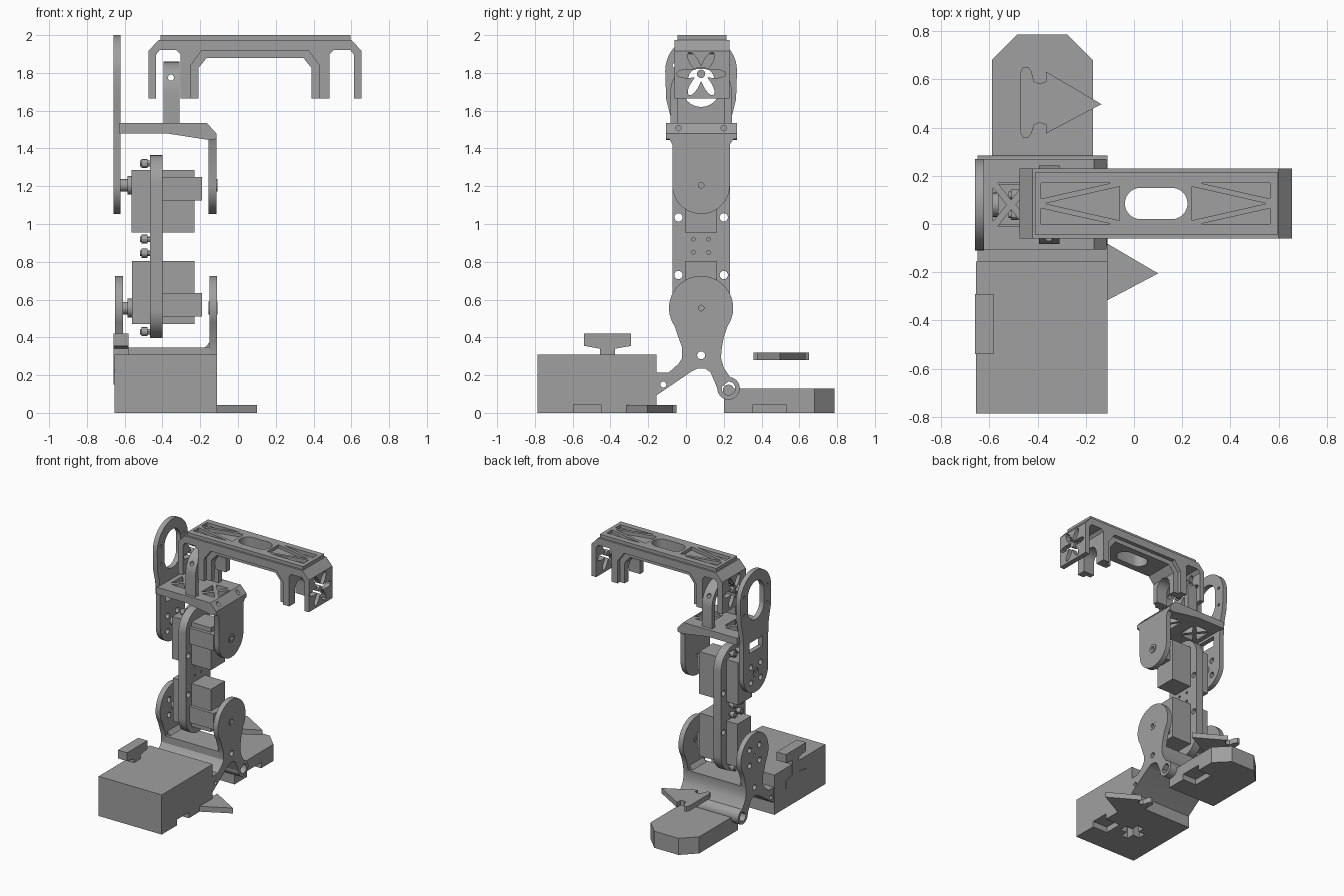
import bpy, bmesh, math
from mathutils import Vector

if "Cube" in bpy.data.objects:
    bpy.data.objects.remove(bpy.data.objects["Cube"])

grey = bpy.data.materials.new("mid_grey")
grey.diffuse_color = (0.35, 0.35, 0.35, 1)
grey.use_nodes = True
grey.node_tree.nodes["Principled BSDF"].inputs["Base Color"].default_value = grey.diffuse_color
YC = 0.08  # centre line of the leg


def arc(cx, cy, r, a0=0, a1=360, n=24):
    """Points on an arc; a full turn leaves out the repeated end point."""
    full = abs(a1 - a0) == 360
    steps = n if full else n - 1
    return [(cx + r * math.cos(math.radians(a0 + (a1 - a0) * i / steps)),
             cy + r * math.sin(math.radians(a0 + (a1 - a0) * i / steps))) for i in range(n)]


def rect(a, b, c, d):
    return [(a, c), (b, c), (b, d), (a, d)]


def stadium(cx, z0, z1, r):
    return arc(cx, z1 - r, r, 0, 180) + arc(cx, z0 + r, r, 180, 360)


def plate(name, axis, lo, hi, outline, *holes):
    """Extrude an outline with holes along an axis."""
    cu = bpy.data.curves.new(name, 'CURVE')
    cu.dimensions, cu.fill_mode, cu.extrude = '2D', 'BOTH', (hi - lo) / 2
    for loop in (outline,) + holes:
        s = cu.splines.new('POLY')
        s.points.add(len(loop) - 1)
        for p, (u, v) in zip(s.points, loop):
            p.co = (u, v, 0, 1)
        s.use_cyclic_u = True
    tmp = bpy.data.objects.new(name, cu)
    bpy.context.collection.objects.link(tmp)
    bpy.context.view_layer.update()
    dg = bpy.context.evaluated_depsgraph_get()
    me = bpy.data.meshes.new_from_object(tmp.evaluated_get(dg))
    bpy.data.objects.remove(tmp)
    bm = bmesh.new()
    bm.from_mesh(me)
    for v in bm.verts:
        a, b, w = v.co.x, v.co.y, v.co.z + (lo + hi) / 2
        v.co = {'x': Vector((w, a, b)), 'y': Vector((a, w, b)), 'z': Vector((a, b, w))}[axis]
    bmesh.ops.remove_doubles(bm, verts=bm.verts, dist=1e-5)
    bmesh.ops.recalc_face_normals(bm, faces=bm.faces)
    bm.to_mesh(me)
    bm.free()
    me.materials.clear()
    me.materials.append(grey)
    ob = bpy.data.objects.new(name, me)
    bpy.context.collection.objects.link(ob)
    return ob


def box(name, x0, x1, y0, y1, z0, z1):
    return plate(name, 'z', z0, z1, rect(x0, x1, y0, y1))


def cut(ob, *cutters):
    for c in cutters:
        m = ob.modifiers.new("cut", 'BOOLEAN')
        m.operation, m.object, m.solver = 'DIFFERENCE', c, 'EXACT'
    bpy.context.view_layer.update()
    dg = bpy.context.evaluated_depsgraph_get()
    me = bpy.data.meshes.new_from_object(ob.evaluated_get(dg))
    ob.modifiers.clear()
    ob.data = me
    for c in cutters:
        bpy.data.objects.remove(c)


# Heel block with a cross pocket and a side socket
heel = box("heel_block", -0.655, -0.11, -0.785, -0.155, 0, 0.31)
a, b, cx, cy = 0.03, 0.09, -0.38, -0.47
cross = [(a, b), (-a, b), (-a, a), (-b, a), (-b, -a), (-a, -a),
         (-a, -b), (a, -b), (a, -a), (b, -a), (b, a), (a, a)]
cut(heel, plate("cross_cutter", 'z', -0.1, 0.1, [(cx + u, cy + v) for u, v in cross]),
    box("socket_cutter", -0.24, 0, -0.595, -0.45, -0.1, 0.045))

# Double-ended side key, half sunk in the heel
half = [(-0.125, 0.135), (-0.125, 0.07), (-0.04, 0.055), (-0.04, 0)]
right = half + [(u, -v) for u, v in half[::-1]]
key = right + [(-u, v) for u, v in right[::-1]]
plate("side_key", 'x', -0.66, -0.58, [(-0.415 + u, 0.285 + v) for u, v in key])

# Toe plate with a side socket
toe = plate("toe_plate", 'z', 0, 0.13, [(-0.59, 0.2), (-0.17, 0.2), (-0.17, 0.68), (-0.275, 0.785),
                                        (-0.485, 0.785), (-0.59, 0.68)])
cut(toe, box("toe_cutter", -0.29, 0, 0.355, 0.53, -0.1, 0.045))

# Arrow shaped connectors
side = [(-0.365, 0.135), (-0.365, 0.095), (-0.39, 0.085), (-0.415, 0.095), (-0.425, 0.135),
        (-0.44, 0.155), (-0.46, 0.155), (-0.47, 0.135)]
arrow = [(-0.135, 0)] + side + [(u, -v * 0.9) for u, v in side[::-1]]
plate("upper_arrow", 'z', 0.28, 0.32, [(u, v + 0.497) for u, v in arrow])
plate("lower_arrow", 'z', 0, 0.042, [(u + 0.235, v - 0.205) for u, v in arrow])

# Ankle bracket: two forked side plates joined by a floor
fork_back = [(0.19, 0.345), (0.185, 0.29), (0.20, 0.24), (0.24, 0.18)]
fork_low = [(0.17, 0.12), (0.13, 0.215), (0.10, 0.235), (0.06, 0.235), (0.03, 0.22), (-0.16, 0.09),
            (-0.16, 0.215), (-0.09, 0.215), (-0.04, 0.26), (-0.02, 0.29), (-0.02, 0.345)]
fork = (arc(YC, 0.555, 0.17, 215, -35, 32) + [(0.2, 0.4)] + fork_back + fork_low + [(-0.04, 0.4)])
pin_holes = [arc(YC, 0.305, 0.021, n=16), arc(-0.12, 0.15, 0.016, n=16)]
horn = lambda z: [arc(YC + 0.085 * math.cos(t), z + 0.085 * math.sin(t), 0.022, n=12)
                  for t in (math.pi * k / 2 + math.pi / 4 for k in range(4))]
hub = lambda z: arc(YC, z, 0.033, n=20)
plate("ankle_plate_left", 'x', -0.65, -0.61, fork, hub(0.555), *horn(0.555), *pin_holes)
plate("ankle_plate_right", 'x', -0.15, -0.11, fork, arc(YC, 0.555, 0.016, n=16), *pin_holes)
plate("ankle_floor", 'x', -0.61, -0.15, fork_back + fork_low, *pin_holes)
for x0, x1 in ((-0.61, -0.58), (-0.18, -0.15)):
    plate("ankle_fillet", 'y', 0.0, 0.17, [(x0, 0.34), (x1, 0.34), (x1 if x1 > -0.3 else x0, 0.375)])
plate("toe_hinge", 'x', -0.65, -0.11, arc(0.225, 0.13, 0.06), arc(0.225, 0.13, 0.036, n=20))
plate("hinge_pin", 'x', -0.59, -0.17, arc(0.225, 0.12, 0.03, n=16))

# Shin frame holding both motors
shin_holes = [arc(y, z, 0.022, n=16) for y in (-0.04, 0.2) for z in (0.73, 1.035)]
shin_holes += [arc(y, z, 0.01, n=10) for y in (0.04, 0.12) for z in (0.85, 0.92)]
plate("shin_frame", 'x', -0.465, -0.40, stadium(YC, 0.395, 1.365, 0.152), *shin_holes)

# Motors, output shafts and bolts
for x0, z0, z1, m0, m1, zs in ((-0.56, 0.47, 0.805, 0.51, 0.635, 0.555),
                               (-0.565, 0.955, 1.285, 1.125, 1.25, 1.205)):
    box("motor_body", x0, -0.23, -0.005, 0.165, z0, z1)
    box("motor_gear_case", -0.40, -0.19, -0.03, 0.135, m0, m1)
    plate("motor_collar", 'x', -0.585, -0.56, arc(YC, zs, 0.05))
    plate("motor_shaft", 'x', -0.65, -0.58, arc(YC, zs, 0.033, n=20), arc(YC, zs, 0.012, n=12))
    plate("idler_ring", 'x', -0.155, -0.108, arc(YC, zs, 0.034), arc(YC, zs, 0.015, n=16))
for z in (0.43, 0.845, 0.92, 1.32):
    for y in (0.04, 0.12):
        plate("bolt_shank", 'x', -0.52, -0.46, arc(y, z, 0.015, n=12))
        plate("bolt_head", 'x', -0.51, -0.48, arc(y, z, 0.024, n=12))

# Knee bracket: tall slotted link, short cheek and trussed deck
link = (arc(YC, 1.81, 0.19, 0, 180) + [(-0.105, 1.66), (-0.08, 1.56), (-0.072, 1.45)]
        + arc(YC, 1.205, 0.152, 180, 360) + [(0.232, 1.45), (0.24, 1.56), (0.265, 1.66)])
rim = [arc(YC + s * 0.14, z, 0.012, n=10) for s in (-1, 1) for z in (1.7, 1.84)]
plate("thigh_link", 'x', -0.66, -0.622, link, stadium(YC, 1.62, 1.92, 0.1), *rim,
      rect(0.0, 0.16, 1.38, 1.46), hub(1.205), *horn(1.205))
plate("knee_cheek", 'x', -0.155, -0.115, [(-0.105, 1.48), (-0.072, 1.42)]
      + arc(YC, 1.205, 0.152, 180, 360) + [(0.232, 1.42), (0.27, 1.48)], arc(YC, 1.205, 0.016, n=16))
deck = plate("knee_deck", 'y', -0.105, 0.27, [(-0.63, 1.48), (-0.38, 1.48), (-0.155, 1.445), (-0.115, 1.45),
                                             (-0.115, 1.48), (-0.165, 1.535), (-0.63, 1.535)])
cutters = []
for c in (-0.51, -0.25):
    for dx, dy in ((0, 1), (1, 0), (0, -1), (-1, 0)):
        h, k, g = (0.075, 0.09, 0.02)
        e = [(dx * h - dy * (h - g), dy * k + dx * (k - g)), (dx * h + dy * (h - g), dy * k - dx * (k - g)),
             (dx * g, dy * g)]
        cutters.append(plate("truss_cutter", 'z', 1.3, 1.6, [(c + u, YC + v) for u, v in e]))
cutters += [plate("rod_cutter", 'x', -0.7, 0, arc(y, 1.508, 0.015, n=12)) for y in (-0.04, 0.2)]
cut(deck, *cutters)

# Arched thigh lug standing on the deck
lug = plate("thigh_lug", 'x', -0.395, -0.31, [(0.243, 1.53)] + arc(YC, 1.697, 0.163, 0, 180)
            + [(-0.083, 1.53), (-0.045, 1.53)] + arc(YC, 1.697, 0.125, 180, 0) + [(0.205, 1.53)])
cut(lug, plate("lug_cutter", 'y', -0.5, 0.5, arc(-0.355, 1.775, 0.016, n=14)))

# Hip bracket: mirrored half profile about its own centre
HX = 0.09


def mirrored(half_profile):
    return [(HX - u, v) for u, v in half_profile] + [(HX + u, v) for u, v in half_profile[::-1]]


hip = plate("hip_bracket", 'y', -0.06, 0.23, mirrored(
    [(0.285, 1.915), (0.34, 1.84), (0.34, 1.665), (0.395, 1.665), (0.395, 1.9), (0.415, 1.92),
     (0.505, 1.92), (0.525, 1.895), (0.525, 1.665), (0.565, 1.665), (0.565, 1.915), (0.51, 1.975)]))
rib = plate("hip_rib", 'y', -0.03, 0.20, mirrored(
    [(0.255, 1.88), (0.30, 1.825), (0.30, 1.665), (0.342, 1.665), (0.342, 1.84), (0.285, 1.917)]))
window = arc(0.157, 0.085, 0.065, -90, 90, 14) + arc(0.027, 0.085, 0.065, 90, 270, 14)
flower = []
for i in range(72):
    t = 2 * math.pi * i / 72
    r = 0.085 + 0.045 * math.cos(6 * t)
    flower.append((YC + r * math.cos(t), 1.795 + r * math.sin(t)))
notch = stadium(YC, 1.4, 1.83, 0.07)
cut(hip, plate("window_cutter", 'z', 1.8, 2.1, window),
    *[plate("flower_cutter", 'x', a, b, flower, arc(YC, 1.795, 0.022, n=16)) for a, b in ((-0.6, -0.4), (0.58, 0.8))],
    *[plate("notch_cutter", 'x', a, b, notch) for a, b in ((-0.32, -0.1), (0.3, 0.5))])
cut(rib, plate("window_cutter", 'z', 1.8, 2.1, window), plate("notch_cutter", 'x', -0.32, 0.5, notch))

# Hip top cover with recessed truss pattern
recess = []
for sx in (-1, 1):
    for sy in (-1, 1):
        recess.append([(HX + sx * u, 0.085 + sy * v) for u, v in ((0.475, 0.085), (0.185, 0.085), (0.475, 0.02))])
    recess.append([(HX + sx * u, 0.085 + sy) for u, sy in ((0.46, 0), (0.15, 0.07), (0.15, -0.07))])
plate("hip_cover", 'z', 1.974, 2.0, rect(-0.41, 0.595, -0.045, 0.215), window, *recess)

# Smooth the round walls, keep edges sharp
bpy.ops.object.select_all(action='SELECT')
bpy.context.view_layer.objects.active = heel
bpy.ops.object.shade_smooth_by_angle(angle=math.radians(30))
